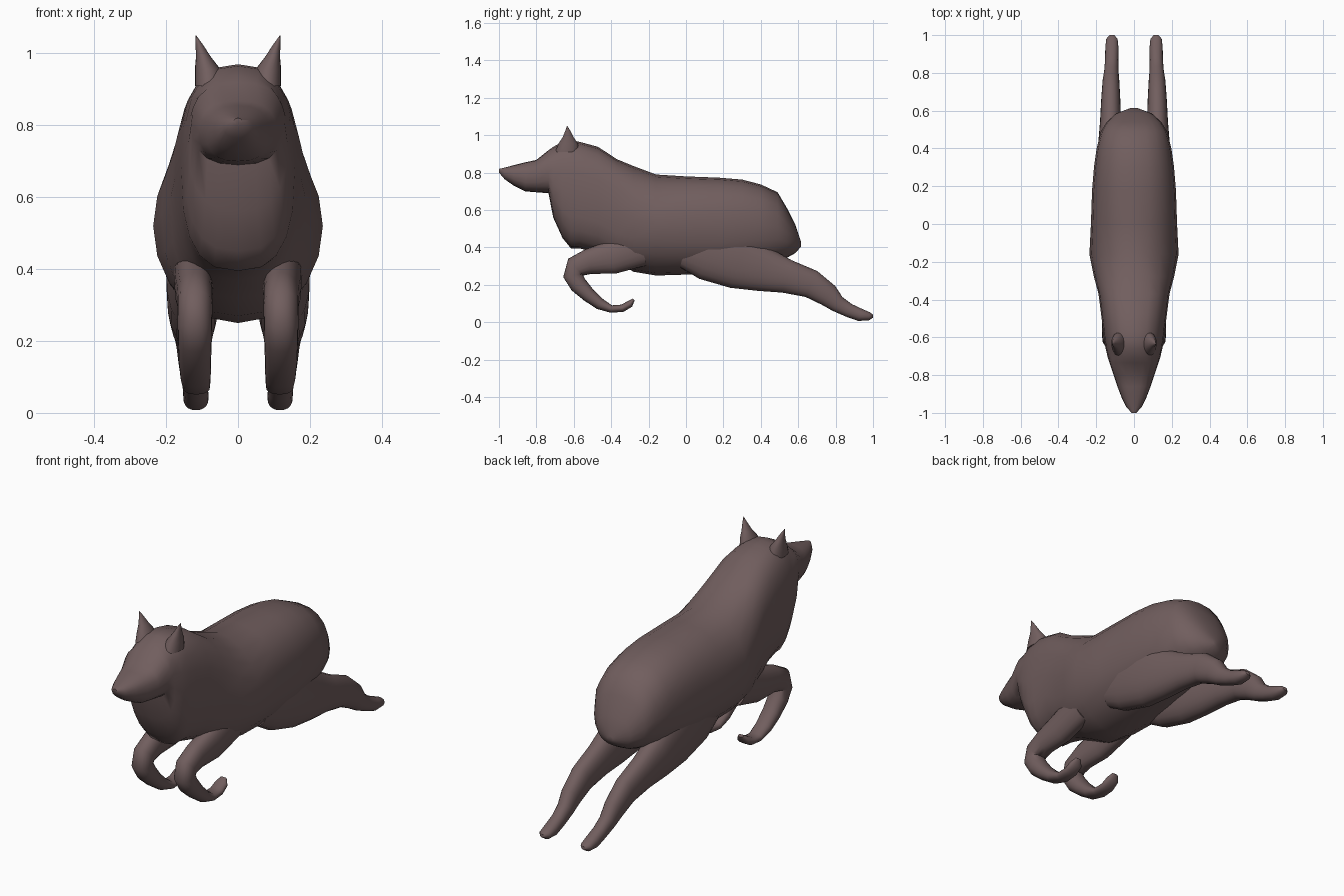
import bpy, bmesh, math
from mathutils import Vector

fur = bpy.data.materials.new("dusky brown fur")
fur.diffuse_color = (0.165, 0.112, 0.112, 1)
N = 20


def power(v, p):
    return math.copysign(abs(v) ** p, v)


def ring(c, ax, az, p=1.0):
    """Superellipse ring round c spanned by half-axes ax and az."""
    out = []
    for i in range(N):
        a = 2 * math.pi * i / N
        out.append(c + ax * power(math.cos(a), p) + az * power(math.sin(a), p))
    return out


def loft(name, rings):
    bm = bmesh.new()
    vs = [[bm.verts.new(p) for p in r] for r in rings]
    for a, b in zip(vs, vs[1:]):
        for i in range(N):
            j = (i + 1) % N
            bm.faces.new((a[i], a[j], b[j], b[i]))
    bm.faces.new(vs[0][::-1])
    bm.faces.new(vs[-1])
    bmesh.ops.recalc_face_normals(bm, faces=bm.faces[:])
    me = bpy.data.meshes.new(name)
    bm.to_mesh(me)
    bm.free()
    me.materials.append(fur)
    ob = bpy.data.objects.new(name, me)
    bpy.context.collection.objects.link(ob)
    bpy.ops.object.select_all(action='DESELECT')
    ob.select_set(True)
    bpy.context.view_layer.objects.active = ob
    bpy.ops.object.shade_smooth_by_angle(angle=math.radians(50))
    return ob


# Head, neck, chest, belly and rump: y, bottom z, top z, half width, squareness
sections = [
    (-1.00, 0.80, 0.82, 0.012, 1), (-0.97, 0.765, 0.827, 0.04, .9),
    (-0.92, 0.73, 0.84, 0.065, .85), (-0.86, 0.70, 0.855, 0.088, .8),
    (-0.80, 0.695, 0.868, 0.108, .8), (-0.735, 0.69, 0.92, 0.13, .8),
    (-0.71, 0.56, 0.938, 0.138, .8), (-0.66, 0.45, 0.965, 0.15, .75),
    (-0.615, 0.395, 0.97, 0.158, .75), (-0.57, 0.395, 0.965, 0.163, .75),
    (-0.47, 0.37, 0.938, 0.175, .75), (-0.37, 0.32, 0.872, 0.188, .7),
    (-0.28, 0.27, 0.835, 0.212, .85), (-0.16, 0.25, 0.79, 0.236, 1),
    (0.00, 0.255, 0.78, 0.228, .9), (0.18, 0.265, 0.773, 0.222, .85),
    (0.30, 0.28, 0.763, 0.212, .85), (0.40, 0.30, 0.737, 0.198, .85),
    (0.49, 0.33, 0.695, 0.175, .85), (0.54, 0.345, 0.61, 0.145, .85),
    (0.585, 0.37, 0.52, 0.095, .9), (0.615, 0.405, 0.43, 0.015, 1)]
loft("body_and_head", [
    ring(Vector((0, y, (b + t) / 2)), Vector((w, 0, 0)),
         Vector((0, 0, (t - b) / 2)), p) for y, b, t, w, p in sections])


def limb(name, path, side):
    """Tube along y, z with half thickness, centre x and half width."""
    rings = []
    for i, (y, z, t, x, w) in enumerate(path):
        a, b = path[max(i - 1, 0)], path[min(i + 1, len(path) - 1)]
        d = Vector((b[0] - a[0], b[1] - a[1])).normalized()
        rings.append(ring(Vector((side * x, y, z)), Vector((w, 0, 0)),
                          Vector((0, -d.y, d.x)) * t, .9))
    loft(name, rings)


# Tucked front leg
front = [
    (-0.24, 0.40, .10, .125, .055), (-0.40, 0.345, .088, .123, .053),
    (-0.52, 0.325, .068, .120, .050), (-0.59, 0.295, .060, .120, .049),
    (-0.605, 0.25, .052, .120, .048), (-0.575, 0.20, .047, .120, .047),
    (-0.52, 0.145, .038, .120, .045), (-0.46, 0.098, .031, .118, .042),
    (-0.40, 0.071, .020, .116, .038), (-0.34, 0.075, .020, .116, .036),
    (-0.30, 0.098, .019, .116, .033), (-0.28, 0.122, .007, .116, .015)]
# Stretched hind leg with thigh
hind = [
    (0.00, 0.42, .13, .125, .06), (0.12, 0.39, .165, .125, .075),
    (0.29, 0.33, .155, .125, .073), (0.42, 0.28, .118, .125, .065),
    (0.54, 0.245, .090, .124, .056), (0.67, 0.205, .076, .123, .050),
    (0.76, 0.145, .062, .122, .044), (0.81, 0.098, .045, .120, .038),
    (0.87, 0.064, .037, .118, .035), (0.93, 0.040, .034, .117, .035),
    (0.98, 0.032, .022, .117, .030), (1.00, 0.033, .008, .117, .013)]
# Pointed ear: centre x, y, z, half sizes x and y
ear = [(.078, -.635, .91, .042, .065), (.084, -.630, .955, .036, .052),
       (.096, -.630, .99, .021, .029), (.108, -.632, 1.025, .010, .013),
       (.117, -.635, 1.05, .001, .001)]

for side, label in ((-1, "right"), (1, "left")):
    limb("front_leg_" + label, front, side)
    limb("hind_leg_" + label, hind, side)
    loft("ear_" + label, [
        ring(Vector((side * x, y, z)), Vector((hx, 0, 0)), Vector((0, hy, 0)))
        for x, y, z, hx, hy in ear])
